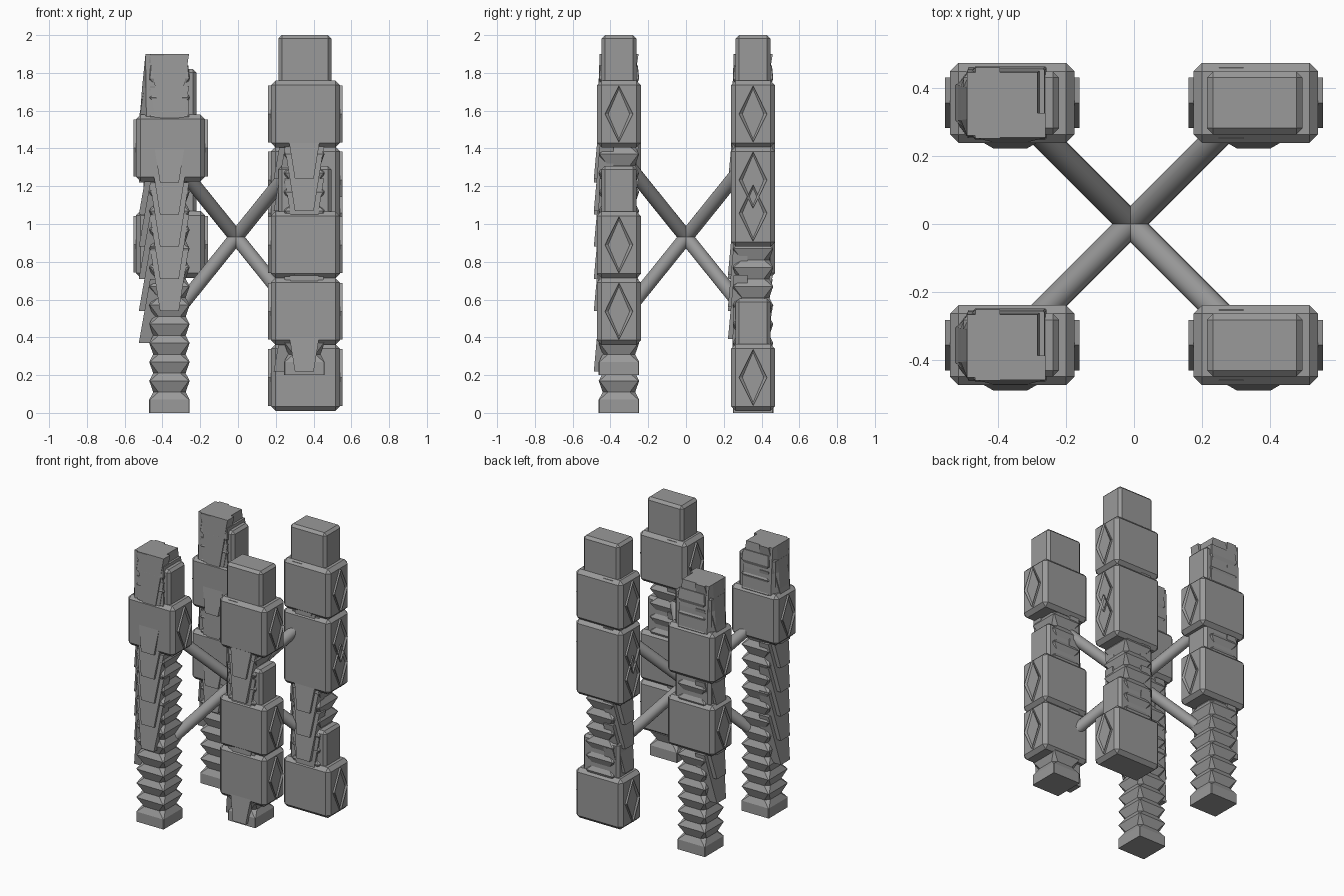
import bpy, bmesh, math
from mathutils import Vector

cube = bpy.data.objects.get("Cube")
if cube:
    bpy.data.objects.remove(cube, do_unlink=True)

grey = bpy.data.materials.new("stone_grey")
grey.use_nodes = True
colour = (0.32, 0.32, 0.32, 1)
grey.diffuse_color = colour
grey.node_tree.nodes["Principled BSDF"].inputs["Base Color"].default_value = colour


def finish(name, bm):
    bmesh.ops.recalc_face_normals(bm, faces=bm.faces)
    mesh = bpy.data.meshes.new(name)
    bm.to_mesh(mesh)
    bm.free()
    mesh.materials.append(grey)
    obj = bpy.data.objects.new(name, mesh)
    bpy.context.collection.objects.link(obj)
    return obj


def box(name, lo, hi, chamfer):
    """Chamfered box between two corners."""
    bm = bmesh.new()
    bmesh.ops.create_cube(bm, size=1)
    for v in bm.verts:
        v.co = [l + (c + 0.5) * (h - l) for l, h, c in zip(lo, hi, v.co)]
    bmesh.ops.bevel(bm, geom=bm.edges[:], offset=chamfer, segments=1, affect='EDGES')
    return finish(name, bm)


def diamond(name, x, y, z, side):
    """Raised diamond with a sunken middle, on a side face."""
    bm = bmesh.new()
    ring = []
    for dy, dz in ((-0.074, 0), (0, -0.15), (0.074, 0), (0, 0.15)):
        ring.append(bm.verts.new((x - side * 0.02, y + dy, z + dz)))
    face = bm.faces.new(ring)
    out = bmesh.ops.extrude_face_region(bm, geom=[face])
    tops = [e for e in out["geom"] if isinstance(e, bmesh.types.BMVert)]
    bmesh.ops.translate(bm, verts=tops, vec=(side * 0.034, 0, 0))
    top = [e for e in out["geom"] if isinstance(e, bmesh.types.BMFace)][0]
    bmesh.ops.inset_region(bm, faces=[top], thickness=0.017)
    bmesh.ops.translate(bm, verts=top.verts[:], vec=(-side * 0.01, 0, 0))
    return finish(name, bm)


def loft(name, rings):
    """Solid skinned through rings of equal length."""
    bm = bmesh.new()
    rows = [[bm.verts.new(p) for p in ring] for ring in rings]
    n = len(rows[0])
    for a, b in zip(rows, rows[1:]):
        for i in range(n):
            j = (i + 1) % n
            bm.faces.new((a[i], a[j], b[j], b[i]))
    bm.faces.new(rows[0][::-1])
    bm.faces.new(rows[-1])
    return finish(name, bm)


def notched_ring(cx, cy, z, half, cut):
    k = half - cut
    pts = ((half, -k), (half, k), (k, half), (-k, half),
           (-half, k), (-half, -k), (-k, -half), (k, -half))
    return [(cx + x, cy + y, z) for x, y in pts]


def spine(name, cx, cy, bottom, top):
    """Square post with notches all the way up."""
    rings = [notched_ring(cx, cy, bottom, 0.107, 0.004)]
    z = bottom + 0.07
    while z + 0.1 < top:
        rings.append(notched_ring(cx, cy, z, 0.107, 0.004))
        rings.append(notched_ring(cx, cy, z + 0.04, 0.086, 0.028))
        z += 0.1
    rings.append(notched_ring(cx, cy, z, 0.107, 0.004))
    rings.append(notched_ring(cx, cy, top, 0.1, 0.004))
    return loft(name, rings)


def shard(name, cx, cy, top, length, depth, out):
    """Downward wedge, wide and flush above, narrow and flared below."""
    across = Vector((-out.y, out.x, 0))
    rings = []
    for z, half, reach in ((top - length, 0.05, 0.107 + depth), (top, 0.104, 0.102)):
        rings.append([Vector((cx, cy, z)) + across * s * half + out * d
                      for s, d in ((-1, 0.03), (1, 0.03), (1, reach), (-1, reach))])
    return loft(name, rings)


def rod(name, a, b, radius):
    bm = bmesh.new()
    axis = b - a
    bmesh.ops.create_cone(bm, cap_ends=True, segments=16, radius1=radius,
                          radius2=radius, depth=axis.length)
    bmesh.ops.rotate(bm, verts=bm.verts[:], matrix=axis.to_track_quat('Z', 'Y').to_matrix())
    bmesh.ops.translate(bm, verts=bm.verts[:], vec=(a + b) / 2)
    obj = finish(name, bm)
    obj.data.shade_smooth()
    for p in obj.data.polygons:
        p.use_smooth = len(p.vertices) == 4


BLOCK, CAP = 0.355, 0.24
X, Y = 0.357, 0.355
# name, side signs, block heights, spine bottom and top
columns = (
    ("front_left", 1, -1, (0.36, 0.712, 1.405), 0.2, 1.75),
    ("back_left", 1, 1, (0.01, 0.88, 1.055, 1.405), 0.2, 1.75),
    ("front_right", -1, -1, (1.225,), 0, 1.9),
    ("back_right", -1, 1, (0.715, 1.225), 0, 1.9),
)

for name, sx, sy, blocks, bottom, top in columns:
    cx, cy = sx * X, sy * Y
    px = cx - 0.006

    # Blocks with their caps and diamonds
    for i, z in enumerate(blocks):
        box(f"{name}_block_{i}", (cx - 0.183, cy - 0.117, z),
            (cx + 0.183, cy + 0.117, z + BLOCK), 0.025)
        box(f"{name}_cap_{i}", (cx - 0.143, cy - 0.092, z + BLOCK - 0.03),
            (cx + 0.137, cy + 0.092, z + BLOCK + CAP), 0.018)
        for side in (-1, 1):
            diamond(f"{name}_diamond_{i}", cx + side * 0.183, cy, z + BLOCK / 2, side)

    # Notched spine
    spine(f"{name}_spine", px, cy, bottom, top - 0.06)

    # Overlapping shards on the front and outer-right faces
    t = top
    while t - 0.34 > bottom + 0.005:
        end = t - 0.34
        hidden = any(b < end < b + BLOCK for b in blocks)
        if end > 0.5 or sx > 0:
            shard(f"{name}_front_shard", px, cy, t, 0.34, 0.008 if hidden else 0.026,
                  Vector((0, -1, 0)))
        if end > 0.35 or sx > 0:
            shard(f"{name}_side_shard", px, cy, t, 0.34, 0.055, Vector((-1, 0, 0)))
        t -= 0.17

    # Flared head
    if sx < 0:
        rings = []
        for z, x0, x1, y0, y1 in ((1.5, -0.525, -0.255, 0.105, 0.105),
                                  (1.72, -0.508, -0.265, 0.1, 0.1),
                                  (1.9, -0.49, -0.283, 0.095, 0.09)):
            tip = min(0.04, (1.9 - z) * 0.12)
            rings.append([(x0 + tip, cy - y0, z), (x1, cy - y0, z), (x1, cy + y1, z),
                          (x0 + tip, cy + y1, z), (x0, cy + y1 * 0.5, z),
                          (x0, cy - y0 * 0.5, z)])
        loft(f"{name}_head", rings)

# Crossing rods between opposite columns
centre = Vector((-0.01, 0, 0.93))
for sy in (-1, 1):
    for sz in (-1, 1):
        reach = Vector((0.33, 0.33 * sy, 0.41 * sz))
        rod("cross_rod", centre - reach, centre + reach, 0.038)
